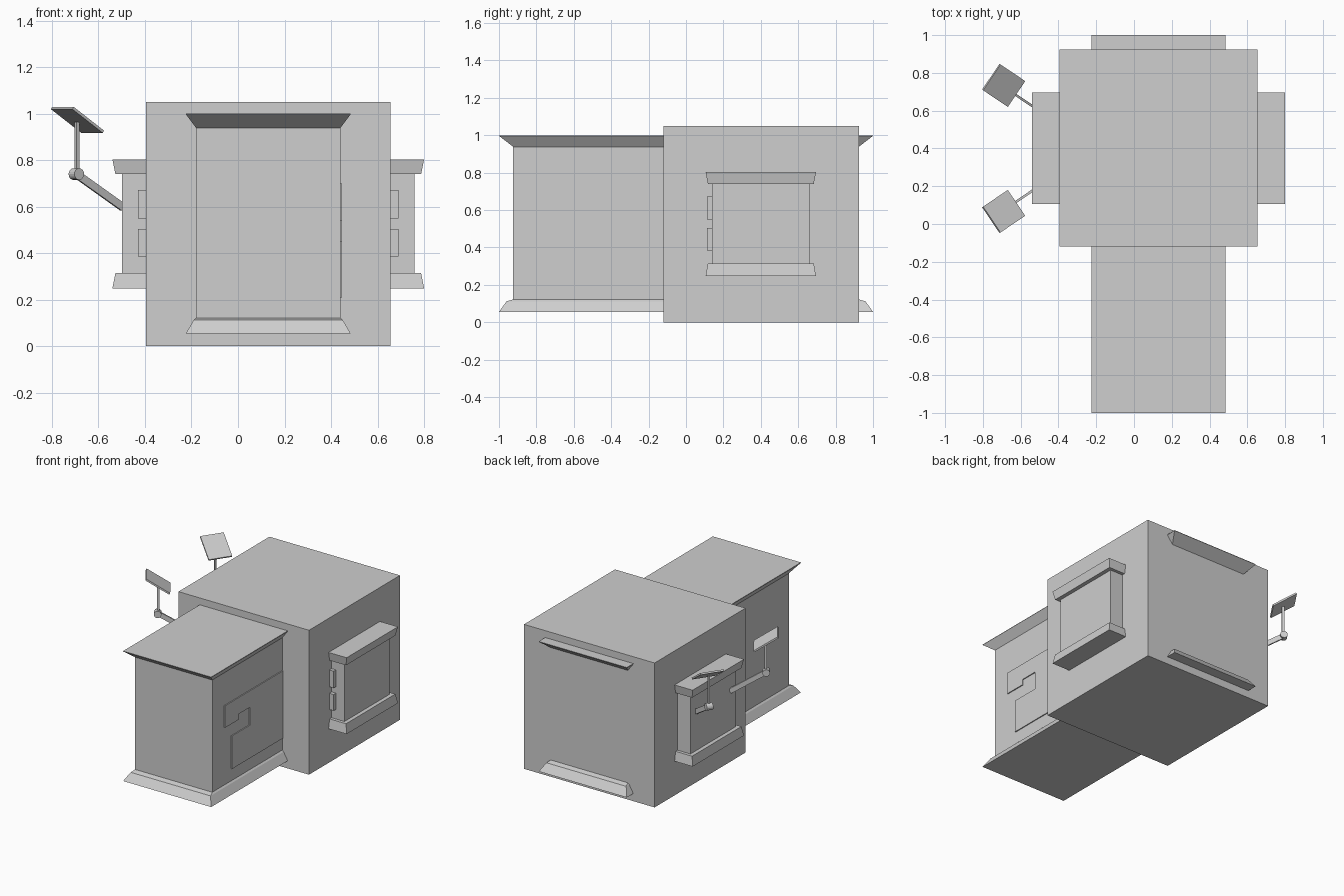
import bpy, bmesh, math
from mathutils import Vector, Matrix

if "Cube" in bpy.data.objects:
    bpy.data.objects.remove(bpy.data.objects["Cube"])

grey = bpy.data.materials.new("plain_grey")
grey.diffuse_color = (0.62, 0.62, 0.62, 1)
grey.use_nodes = True
grey.node_tree.nodes["Principled BSDF"].inputs["Base Color"].default_value = grey.diffuse_color


def finish(name, bm, origin=(0, 0, 0)):
    bmesh.ops.recalc_face_normals(bm, faces=bm.faces)
    me = bpy.data.meshes.new(name)
    bm.to_mesh(me)
    bm.free()
    me.materials.append(grey)
    ob = bpy.data.objects.new(name, me)
    ob.location = origin
    bpy.context.collection.objects.link(ob)
    return ob


def loft(name, x, y, levels):
    """Stack of rectangles; levels are (z, inset_x, inset_y)."""
    bm = bmesh.new()
    rings = []
    for z, ix, iy in levels:
        a, b, c, d = x[0] + ix, x[1] - ix, y[0] + iy, y[1] - iy
        rings.append([bm.verts.new(p) for p in
                      ((a, c, z), (b, c, z), (b, d, z), (a, d, z))])
    for r, s in zip(rings, rings[1:]):
        for i in range(4):
            j = (i + 1) % 4
            bm.faces.new((r[i], r[j], s[j], s[i]))
    bm.faces.new(rings[0][::-1])
    bm.faces.new(rings[-1])
    return finish(name, bm)


def add_box(bm, size, matrix):
    bmesh.ops.create_cube(bm, size=1, matrix=matrix @ Matrix.Diagonal((*size, 1)))


# main block
loft("main_block", (-0.395, 0.655), (-0.12, 0.925), [(0, 0, 0), (1.05, 0, 0)])

# long hall running front to back, flared at foot and roof
loft("long_hall", (-0.224, 0.484), (-1, 1),
     [(0.055, 0, 0), (0.112, 0.033, 0.04), (0.122, 0.044, 0.076),
      (0.938, 0.044, 0.076), (0.997, 0, 0), (1.0, 0, 0)])

# cross hall with slab bands at foot and roof
loft("cross_hall", (-0.54, 0.80), (0.105, 0.695),
     [(0.248, 0, 0), (0.315, 0.013, 0.012), (0.315, 0.042, 0.035),
      (0.74, 0.042, 0.035), (0.74, 0.013, 0.012), (0.803, 0, 0)])

# hinge-like blocks on the front of the cross hall
for i, (z0, z1) in enumerate([(0.385, 0.503), (0.55, 0.672)]):
    loft("front_block_%d" % i, (-0.43, 0.69), (0.113, 0.15), [(z0, 0, 0), (z1, 0, 0)])

# thin raised stepped panel on the right wall of the long hall
bm = bmesh.new()
outline = [(-0.1, 0.21), (-0.706, 0.21), (-0.706, 0.45), (-0.5, 0.45), (-0.5, 0.58),
           (-0.63, 0.58), (-0.63, 0.54), (-0.787, 0.54), (-0.787, 0.70), (-0.1, 0.70)]
f = bm.faces.new([bm.verts.new((0.438, y, z)) for y, z in outline])
new = bmesh.ops.extrude_face_region(bm, geom=[f])["geom"]
bmesh.ops.translate(bm, vec=(0.009, 0, 0),
                    verts=[v for v in new if isinstance(v, bmesh.types.BMVert)])
finish("wall_panel", bm)

# pair of jointed arms with tilted plates on the left, mirrored about y = 0.4
MID = 0.4
heading = Matrix.Rotation(math.radians(34), 4, 'Z')
base = Matrix.Translation((-0.695, 0.07 - MID, 0.74)) @ heading


def arm_part(name, bm):
    ob = finish(name, bm, (0, MID, 0))
    m = ob.modifiers.new("mirror", 'MIRROR')
    m.use_axis = (False, True, False)
    m.use_clip = False
    m.use_mirror_merge = False
    return ob


# sloping arm
bm = bmesh.new()
slope = Matrix.Rotation(math.atan2(0.145, 0.245), 4, 'Y')
add_box(bm, (0.29, 0.013, 0.034), base @ slope @ Matrix.Translation((0.135, 0, 0)))
arm_part("support_arm", bm)

# elbow joint
bm = bmesh.new()
bmesh.ops.create_cone(bm, cap_ends=True, segments=16, radius1=0.025, radius2=0.025,
                      depth=0.045, matrix=base @ Matrix.Rotation(math.pi / 2, 4, 'X'))
arm_part("elbow_joint", bm)

# upright post
bm = bmesh.new()
add_box(bm, (0.017, 0.013, 0.225), base @ Matrix.Translation((0.004, 0, 0.112)))
arm_part("upright_post", bm)

# tilted plate
bm = bmesh.new()
tilt = Matrix.Rotation(math.radians(33), 4, 'Y')
add_box(bm, (0.188, 0.165, 0.012),
        Matrix.Translation((-0.69, 0.066 - MID, 0.973)) @ heading @ tilt)
arm_part("tilted_plate", bm)
